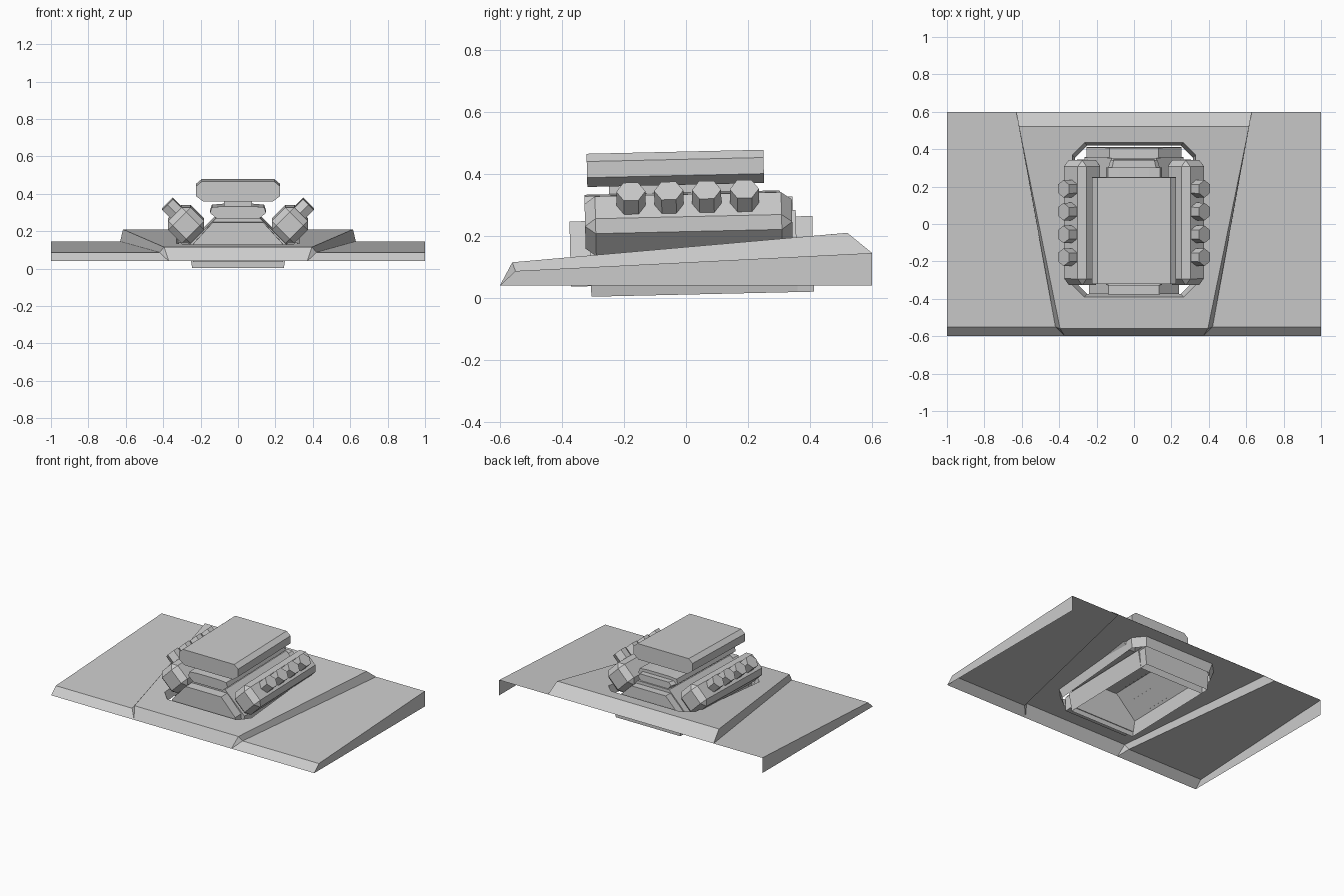
import bpy, bmesh, math
from mathutils import Matrix, Vector

if "Cube" in bpy.data.objects:
    bpy.data.objects.remove(bpy.data.objects["Cube"])

TILT = Matrix.Rotation(math.radians(1.3), 4, 'X')


def finish(name, bm, bevel=0, tilt=True):
    bmesh.ops.recalc_face_normals(bm, faces=bm.faces)
    mesh = bpy.data.meshes.new(name)
    bm.to_mesh(mesh)
    bm.free()
    ob = bpy.data.objects.new(name, mesh)
    bpy.context.collection.objects.link(ob)
    if tilt:
        ob.matrix_world = TILT
    if bevel:
        mod = ob.modifiers.new("Chamfer", 'BEVEL')
        mod.width, mod.segments = bevel, 1
        mod.limit_method = 'ANGLE'
    return ob


def mirrored(half):
    return half + [(-x, z) for x, z in reversed(half)]


def prism(name, profile, y0, y1, bevel=0, end_scale=1.0, open_bottom=False):
    """Extrude an x-z profile along y."""
    bm = bmesh.new()
    a = [bm.verts.new((x, y0, z)) for x, z in profile]
    b = [bm.verts.new((x * end_scale, y1, z)) for x, z in profile]
    n = len(profile)
    bm.faces.new(a)
    bm.faces.new(b[::-1])
    for i in range(n):
        j = (i + 1) % n
        if open_bottom and j == 0:      # the edge closing the profile is the underside
            continue
        bm.faces.new((a[i], b[i], b[j], a[j]))
    return finish(name, bm, bevel)


def top_z(y):
    return 0.115 + (y + 0.56) * 0.088


# Hood: thin open shell with lower wings and a raised middle
bm = bmesh.new()
for s in (1, -1):
    P = {k: bm.verts.new((s * v[0], v[1], v[2])) for k, v in dict(
        tip=(1, -.6, .04), edge=(1, -.55, .087), rear=(1, .6, .145), rear_low=(1, .6, .04),
        wing_front=(.42, -.55, .087), wing_rear=(.63, .6, .145),
        top_front=(.395, -.56, .115), top_rear=(.615, .52, .21), nose=(.37, -.6, .04)).items()}
    for f in ("edge rear wing_rear wing_front", "tip edge wing_front nose",
              "tip rear_low rear edge", "wing_front wing_rear top_rear top_front",
              "nose wing_front top_front"):
        bm.faces.new([P[k] for k in f.split()])
    if s == 1:
        R = P
bm.faces.new((R["nose"], R["top_front"], P["top_front"], P["nose"]))
bm.faces.new((R["top_rear"], R["wing_rear"], P["wing_rear"], P["top_rear"]))


# Engine opening in the hood, with a turned-down lip
def octagon(inset, drop):
    x, f, b, c = .33 - inset, -.39 + inset, .435 - inset, .065
    pts = [(x, f + c), (x, b - c), (x - c, b), (-x + c, b),
           (-x, b - c), (-x, f + c), (-x + c, f), (x - c, f)]
    return [bm.verts.new((px, py, top_z(py) - drop)) for px, py in pts]


rim, lip = octagon(0, 0), octagon(.015, .06)
outer = [R["top_front"], R["top_rear"], P["top_rear"], P["top_front"]]
edges = []
for loop in (rim, outer):
    for i, v in enumerate(loop):
        w = loop[(i + 1) % len(loop)]
        edges.append(bm.edges.get((v, w)) or bm.edges.new((v, w)))
bmesh.ops.triangle_fill(bm, edges=edges, use_beauty=True, normal=Vector((0, -.088, 1)))
for i in range(8):
    j = (i + 1) % 8
    bm.faces.new((rim[i], rim[j], lip[j], lip[i]))
bmesh.ops.remove_doubles(bm, verts=bm.verts, dist=.0001)
finish("hood", bm, tilt=False)

# Engine block and end covers
prism("engine_block", mirrored([(.245, .011), (.265, .13), (.12, .275)]), -.305, .36,
      open_bottom=True)
prism("front_cover", mirrored([(.24, .045), (.24, .14), (.135, .255)]), -.37, -.30)
prism("rear_cover", mirrored([(.245, .011), (.255, .13), (.13, .255)]), .355, .413,
      open_bottom=True)

# Intake manifold, carburettor neck and air scoop
prism("intake_manifold", mirrored([(.11, .272), (.15, .305), (.14, .335), (.08, .34)]),
      -.32, .31)
prism("manifold_rear", mirrored([(.11, .27), (.14, .30), (.12, .32)]), .30, .35, end_scale=.9)
prism("carburettor_neck", mirrored([(.075, .33), (.075, .375)]), -.24, .21)
prism("air_scoop", mirrored([(.185, .365), (.225, .395), (.225, .447), (.195, .472)]),
      -.31, .26)

# Cylinder heads, each with four hexagonal stacks leaning outward
for s, side in ((1, "right"), (-1, "left")):
    d = .085 * math.sqrt(2)
    cx, cz = s * .277, .238
    prism(side + "_cylinder_head",
          [(cx + d, cz), (cx, cz + d), (cx - d, cz), (cx, cz - d)], -.32, .348, bevel=.034)
    axis = Vector((s, 0, 1)).normalized()
    for i in range(4):
        bm = bmesh.new()
        bmesh.ops.create_cone(bm, cap_ends=True, segments=6, radius1=.047, radius2=.047,
                              depth=.12)
        u = Vector((0, 1, 0))            # hexagon corners point along y
        v = axis.cross(u)
        rot = Matrix((u, v, axis)).transposed().to_4x4()
        # make sure one corner lies on the local x axis
        angle = math.atan2(bm.verts[:][0].co.y, bm.verts[:][0].co.x)
        spin = Matrix.Rotation(-angle, 4, 'Z')
        centre = Vector((s * .377, -.17 + i * .122, .347)) - axis * .06
        bmesh.ops.transform(bm, matrix=Matrix.Translation(centre) @ rot @ spin, verts=bm.verts)
        finish(f"{side}_stack_{i + 1}", bm)
